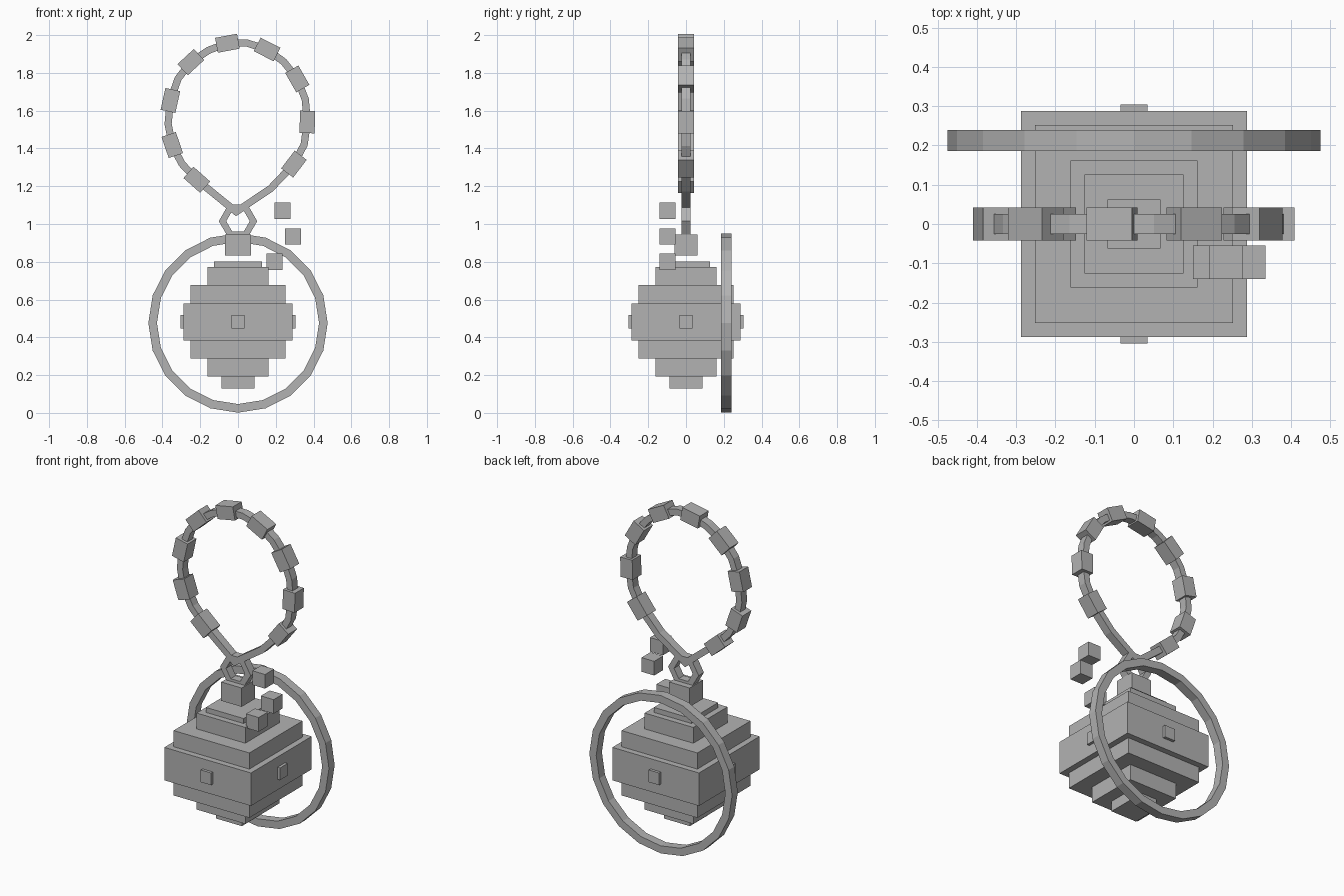
import bpy, bmesh, math
from mathutils import Vector, Matrix

if "Cube" in bpy.data.objects:
    bpy.data.objects.remove(bpy.data.objects["Cube"])

grey = bpy.data.materials.new("plain grey")
grey.diffuse_color = (0.45, 0.45, 0.45, 1)
grey.use_nodes = True
grey.node_tree.nodes["Principled BSDF"].inputs["Base Color"].default_value = grey.diffuse_color


def finish(name, bm):
    bmesh.ops.recalc_face_normals(bm, faces=bm.faces)
    me = bpy.data.meshes.new(name)
    bm.to_mesh(me)
    bm.free()
    me.materials.append(grey)
    ob = bpy.data.objects.new(name, me)
    bpy.context.collection.objects.link(ob)
    return ob


def box(name, centre, size, turn=0.0):
    bm = bmesh.new()
    m = (Matrix.Translation(centre) @ Matrix.Rotation(turn, 4, 'Y')
         @ Matrix.Diagonal((*size, 1)))
    bmesh.ops.create_cube(bm, size=1, matrix=m)
    return finish(name, bm)


def loop_band(name, pts, y, thick, depth):
    """Closed band with rectangular section following (x, z) points."""
    bm = bmesh.new()
    n = len(pts)
    rings = []
    for i in range(n):
        p = Vector(pts[i])
        a = (p - Vector(pts[i - 1])).normalized()
        b = (Vector(pts[(i + 1) % n]) - p).normalized()
        t = (a + b).normalized()
        nrm = Vector((t.y, -t.x))
        h = thick / 2 / max(t.dot(a), 0.6)
        rings.append([bm.verts.new((p.x + nrm.x * h * s, y + depth / 2 * d, p.y + nrm.y * h * s))
                      for s, d in ((-1, -1), (1, -1), (1, 1), (-1, 1))])
    for i in range(n):
        r, q = rings[i], rings[(i + 1) % n]
        for k in range(4):
            j = (k + 1) % 4
            bm.faces.new((r[k], r[j], q[j], q[k]))
    return finish(name, bm)


def circle(cx, cz, r, n, start=0.0):
    return [(cx + r * math.cos(start + 2 * math.pi * i / n),
             cz + r * math.sin(start + 2 * math.pi * i / n)) for i in range(n)]


# stepped ball: bottom, top, half width of each tier
tiers = [(0.13, 0.192, 0.087), (0.192, 0.287, 0.162), (0.287, 0.382, 0.252),
         (0.382, 0.58, 0.288), (0.58, 0.677, 0.252), (0.677, 0.772, 0.162),
         (0.772, 0.802, 0.126)]
for i, (lo, hi, w) in enumerate(tiers):
    box(f"ball_tier_{i + 1}", (0, 0, (lo + hi) / 2), (2 * w, 2 * w, hi - lo))

# cap above the ball
box("cap", (0, 0, 0.889), (0.136, 0.124, 0.113))

# studs on the four sides
for i, (dx, dy) in enumerate(((1, 0), (-1, 0), (0, 1), (0, -1))):
    box(f"side_stud_{i + 1}", (0.285 * dx, 0.285 * dy, 0.482),
        (0.04 if dx else 0.07, 0.04 if dy else 0.07, 0.073))

# big ring behind the ball
loop_band("back_ring", circle(0, 0.476, 0.452, 20, math.pi / 2), 0.213, 0.045, 0.054)

# small six-sided link
loop_band("link", circle(0, 1.015, 0.082, 6), 0, 0.034, 0.05)

# strap: (x, z, carries a bead)
strap = [(-0.01, 1.065, 0), (-0.218, 1.234, 1), (-0.298, 1.32, 0), (-0.348, 1.418, 1),
         (-0.37, 1.53, 0), (-0.358, 1.654, 1), (-0.317, 1.77, 0), (-0.25, 1.857, 1),
         (-0.155, 1.92, 0), (-0.056, 1.957, 1), (0.048, 1.958, 0), (0.154, 1.924, 1),
         (0.243, 1.858, 0), (0.314, 1.768, 1), (0.356, 1.66, 0), (0.367, 1.54, 1),
         (0.35, 1.42, 0), (0.296, 1.317, 1), (0.172, 1.187, 0)]
loop_band("strap", [s[:2] for s in strap], 0, 0.038, 0.05)

# beads lined up with the strap
for i, (x, z, bead) in enumerate(strap):
    if bead:
        a, b = strap[i - 1], strap[i + 1]
        ang = -math.atan2(b[1] - a[1], b[0] - a[0])
        box(f"strap_bead_{i}", (x, 0, z), (0.118, 0.084, 0.08), ang)

# loose cubes in front
for i, (x, z) in enumerate(((0.235, 1.07), (0.292, 0.934), (0.193, 0.8))):
    box(f"loose_cube_{i + 1}", (x, -0.097, z), (0.085, 0.085, 0.085))
